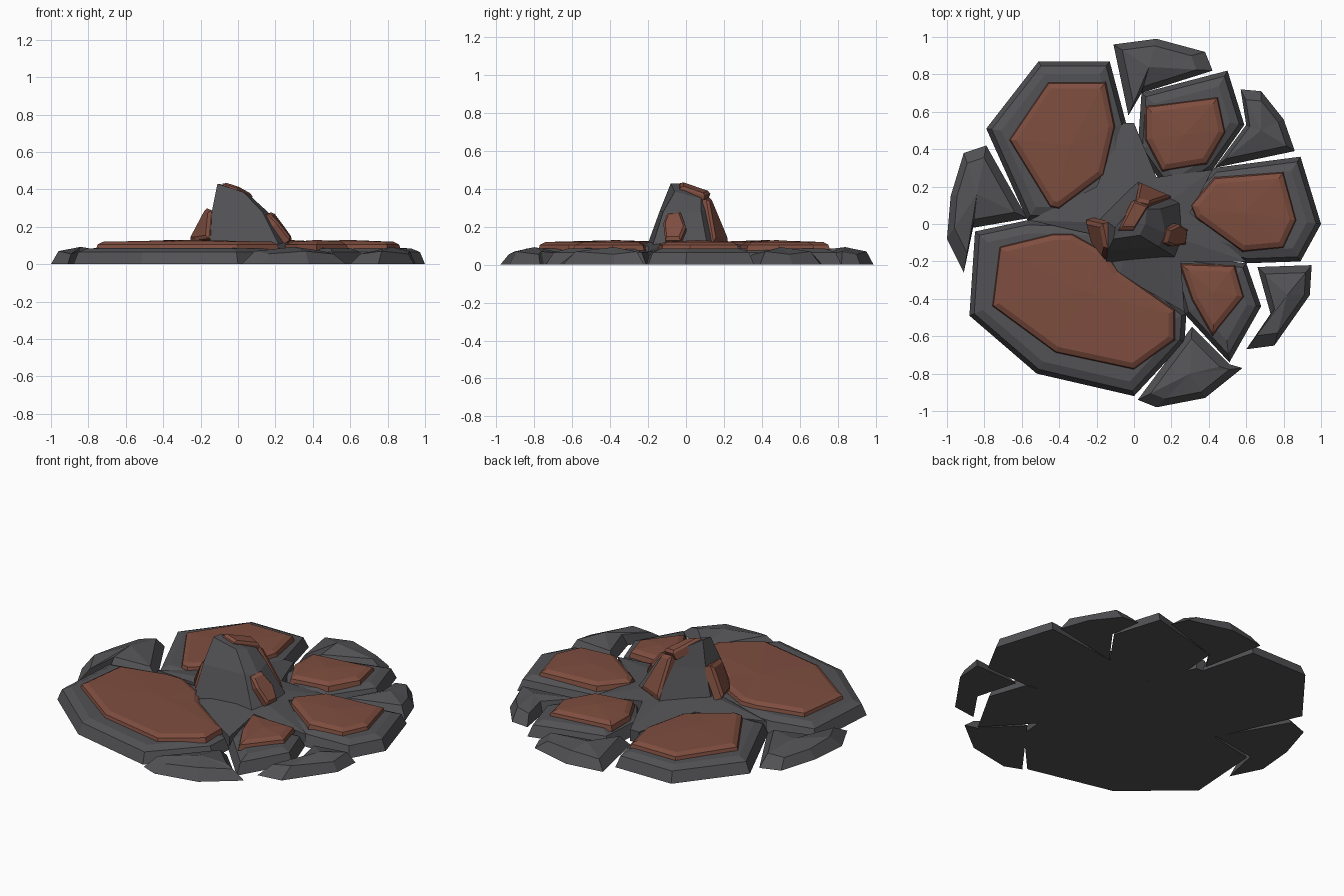
import bpy
import bmesh
from mathutils import Vector

cube = bpy.data.objects.get("Cube")
if cube:
    bpy.data.objects.remove(cube, do_unlink=True)


def material(name, colour):
    mat = bpy.data.materials.new(name)
    mat.use_nodes = True
    mat.diffuse_color = colour
    mat.node_tree.nodes["Principled BSDF"].inputs["Base Color"].default_value = colour
    return mat


STONE = material("dark grey stone", (0.085, 0.085, 0.092, 1))
RUST = material("rust red stone", (0.21, 0.075, 0.05, 1))


def loft(name, rings, mat, peak=None):
    """Skin a stack of equal-length rings; cap the end flat or with a fan to a peak."""
    bm = bmesh.new()
    loops = [[bm.verts.new(p) for p in ring] for ring in rings]
    n = len(loops[0])
    bm.faces.new(loops[0][::-1])
    for low, high in zip(loops, loops[1:]):
        for i in range(n):
            j = (i + 1) % n
            bm.faces.new((low[i], low[j], high[j], high[i]))
    if peak is None:
        bm.faces.new(loops[-1])
    else:
        tip = bm.verts.new(peak)
        for i in range(n):
            bm.faces.new((loops[-1][i], loops[-1][(i + 1) % n], tip))
    bmesh.ops.recalc_face_normals(bm, faces=bm.faces)
    mesh = bpy.data.meshes.new(name)
    bm.to_mesh(mesh)
    bm.free()
    mesh.materials.append(mat)
    obj = bpy.data.objects.new(name, mesh)
    bpy.context.collection.objects.link(obj)
    return obj


def inset(outline, d):
    """Move every edge of a flat outline inwards by d."""
    pts = [Vector(p) for p in outline]
    n = len(pts)
    area = sum(pts[i - 1].cross(pts[i]) for i in range(n))
    side = 1 if area > 0 else -1
    result = []
    for i, p in enumerate(pts):
        a = (p - pts[i - 1]).normalized()
        b = (pts[(i + 1) % n] - p).normalized()
        na, nb = Vector((-a.y, a.x)) * side, Vector((-b.y, b.x)) * side
        result.append(p + (na + nb) * d / max(0.6, 1 + na.dot(nb)))
    return result


def stepped(name, outline, steps, mat, crown):
    rings = [[(p.x, p.y, z) for p in inset(outline, d)] for d, z in steps]
    top = rings[-1]
    cx, cy = (sum(p[k] for p in top) / len(top) for k in (0, 1))
    loft(name, rings, mat, (cx, cy, crown))


# Broad slabs, each with a raised plate
slabs = {
    "back_right": (
        [(-.79, .51), (-.51, .87), (-.13, .87), (-.04, .53), (-.02, .15), (-.2, .02), (-.57, .02)],
        [(-.67, .45), (-.46, .76), (-.15, .76), (-.1, .52), (-.16, .26), (-.4, .08), (-.45, .09)]),
    "front_right": (
        [(-.85, -.04), (-.88, -.49), (-.52, -.8), (0, -.92), (.27, -.63), (.28, -.48),
         (-.03, -.2), (-.2, .01), (-.57, .02)],
        [(-.72, -.12), (-.76, -.44), (-.42, -.69), (0, -.78), (.22, -.62), (.22, -.46),
         (-.08, -.25), (-.15, -.15), (-.33, -.05), (-.43, -.05)]),
    "front_left": (
        [(.27, -.48), (.51, -.74), (.68, -.44), (.6, -.21), (.18, -.16)],
        [(.24, -.21), (.54, -.22), (.59, -.39), (.42, -.6), (.31, -.41)]),
    "side_left": (
        [(1, 0), (.89, -.2), (.6, -.21), (.25, -.1), (.22, .1), (.43, .3), (.89, .36)],
        [(.3, .1), (.43, .25), (.8, .28), (.87, .02), (.8, -.13), (.58, -.15), (.33, .03)]),
    "back_left": (
        [(.04, .7), (.5, .82), (.59, .53), (.42, .29), (.2, .15), (.02, .4)],
        [(.06, .63), (.45, .68), (.49, .49), (.39, .32), (.15, .28), (.06, .45)]),
}
for name, (base, plate) in slabs.items():
    stepped(name + "_slab", base, [(0, 0), (.025, .065), (.07, .085)], STONE, .09)
    stepped(name + "_plate", plate, [(0, .075), (.008, .105), (.035, .12)], RUST, .13)

# Broken fragments around the rim, each rising to a peak
fragments = {
    "back": ([(-.11, .96), (.12, .99), (.38, .92), (.42, .82), (.04, .7), (-.03, .58)], (.08, .84)),
    "back_left": ([(.57, .72), (.68, .71), (.8, .56), (.86, .39), (.43, .3), (.6, .53)], (.68, .5)),
    "side_right": ([(-.91, .38), (-.79, .42), (-.57, .03), (-.86, -.02), (-.91, -.26),
                    (-1, -.08), (-.98, .15)], (-.84, .16)),
    "front_left": ([(.66, -.23), (.95, -.22), (.94, -.38), (.75, -.65), (.6, -.67), (.73, -.48)],
                   (.82, -.38)),
    "front": ([(.31, -.55), (.51, -.75), (.58, -.77), (.38, -.93), (.12, -.98), (.02, -.94)],
              (.3, -.8)),
}
for name, (base, peak) in fragments.items():
    ring = [Vector(p).lerp(Vector(peak), .25) for p in base]
    shoulder = [(p.x, p.y, .055 + .015 * (i % 2)) for i, p in enumerate(ring)]
    loft(name + "_fragment", [[(x, y, 0) for x, y in base], shoulder], STONE, (*peak, .093))

# Sloping hub that fills the grooves between the slabs
hub = [(-.56, .02), (-.2, .2), (-.06, .54), (0, .54), (.12, .25), (.42, .29), (.3, .06),
       (.6, -.2), (.25, -.2), (.27, -.47), (-.08, -.27), (-.2, -.06)]
loft("hub", [[(x, y, 0) for x, y in hub],
             [(x, y, .07 if Vector((x, y)).length > .4 else .1) for x, y in hub]],
     STONE, (.02, 0, .15))

# Leaning central spire
loft("spire", [
    [(-.15, -.22, .06), (.24, -.19, .06), (.29, -.08, .06), (.27, .12, .06), (.02, .25, .06), (-.2, .03, .06)],
    [(-.14, -.14, .28), (.13, -.12, .28), (.17, -.05, .27), (.14, .08, .28), (.03, .14, .3), (-.14, .01, .28)],
    [(-.11, -.08, .43), (.03, -.06, .385), (.06, 0, .37), (.07, .08, .35), (0, .1, .38), (-.1, -.02, .43)],
], STONE, (-.03, 0, .405))


# Rust panels set against the spire
def panel(name, points, normal):
    out = Vector(normal).normalized()
    pts = [Vector(p) for p in points]
    mid = sum(pts, Vector()) / len(pts)
    rings = [[p - out * .05 for p in pts], [p - out * .005 for p in pts],
             [p.lerp(mid, .2) + out * .008 for p in pts]]
    loft(name, rings, RUST)


panel("spire_right_panel", [(-.26, .02, .13), (-.23, -.1, .13), (-.16, -.19, .14),
                            (-.145, -.13, .29), (-.17, .0, .3)], (-1, -.3, .4))
panel("spire_left_panel", [(.28, -.11, .13), (.29, -.03, .13), (.24, .0, .2), (.18, -.03, .28),
                           (.16, -.1, .27), (.21, -.12, .22)], (1, -.1, .6))
panel("spire_back_panel", [(.2, .15, .12), (.03, .225, .12), (.01, .125, .36), (.08, .11, .35)],
      (.4, 1, .5))
panel("spire_crown_panel", [(-.08, -.03, .435), (.0, -.03, .41), (.08, .1, .365), (.0, .13, .38)],
      (.4, .35, 1))
